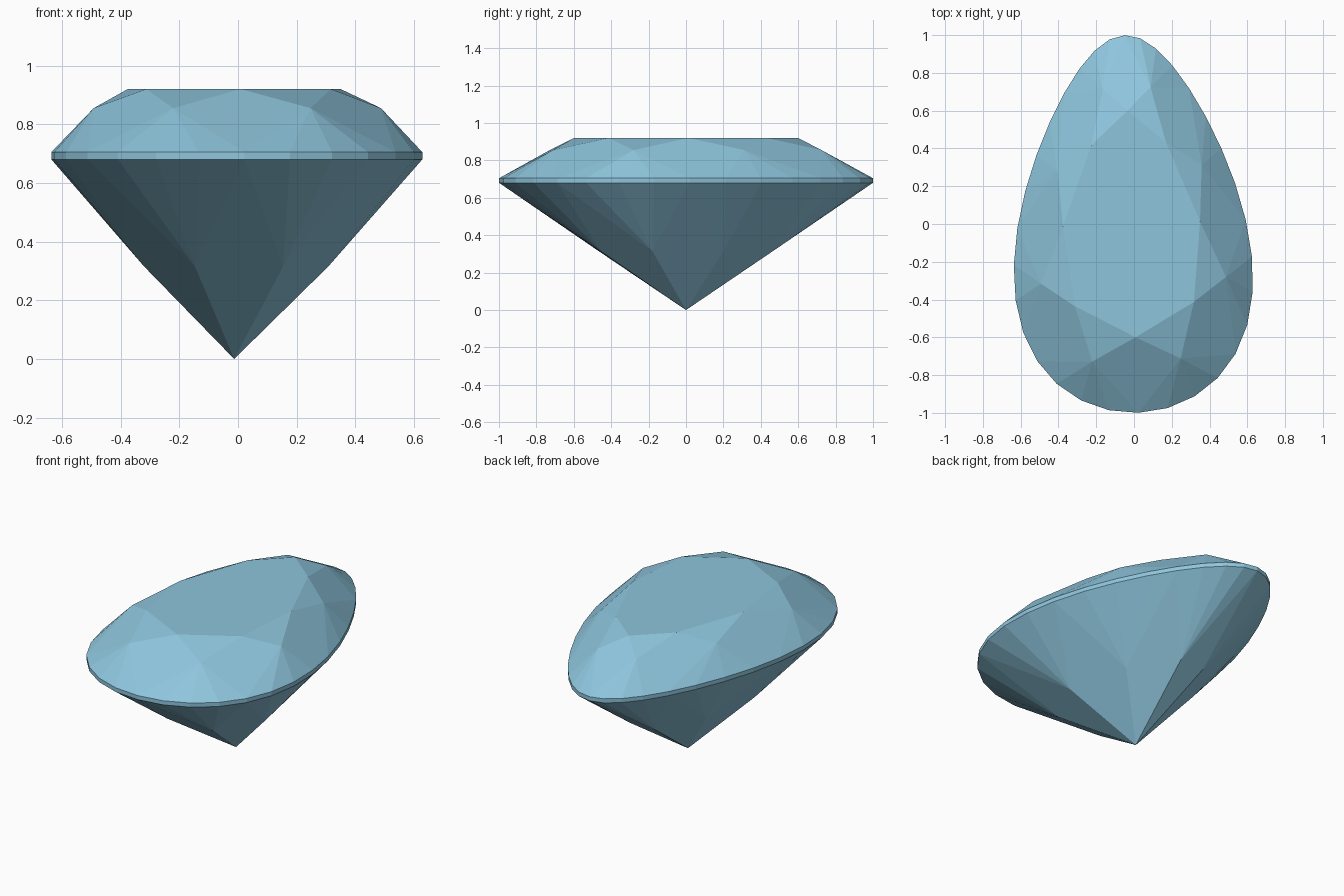
import bpy, bmesh, math

if "Cube" in bpy.data.objects:
    bpy.data.objects.remove(bpy.data.objects["Cube"])

N = 32            # sides of the pear-shaped girdle
TILT = 0.036      # slight turn of the stone about z
CENTRE_X = -0.013

mat = bpy.data.materials.new("ice blue")
mat.diffuse_color = (0.27, 0.56, 0.72, 1.0)
mat.use_nodes = True
mat.node_tree.nodes["Principled BSDF"].inputs["Base Color"].default_value = mat.diffuse_color

bm = bmesh.new()


def point(i, scale, z):
    """Vertex i of the pear outline, scaled about the stone's axis."""
    t = 2 * math.pi * i / N
    x = (0.605 - 0.195 * math.cos(t)) * math.sin(t)
    y = math.cos(t)
    c, s = math.cos(TILT), math.sin(TILT)
    return bm.verts.new((CENTRE_X + scale * (x * c - y * s), scale * (x * s + y * c), z))


def ring(start, step, scale, z):
    return {i: point(i, scale, z) for i in range(start, N, step)}


table = ring(0, 4, 0.60, 0.92)
crown = ring(2, 4, 0.78, 0.855)
girdle_top = ring(0, 1, 1.0, 0.705)
girdle_low = ring(0, 1, 1.0, 0.68)
pavilion = ring(2, 4, 0.50, 0.315)
culet = bm.verts.new((CENTRE_X, 0, 0))

# flat table on top
bm.faces.new(list(table.values()))

for k in range(0, N, 4):
    prev, mid, nxt = (k - 2) % N, k + 2, (k + 4) % N
    # crown: star facet and kite facet
    bm.faces.new((table[k], table[nxt], crown[mid]))
    bm.faces.new((table[k], crown[mid], girdle_top[k], crown[prev]))
    # pavilion: main kite facet down to the tip
    bm.faces.new((culet, pavilion[prev], girdle_low[k], pavilion[mid]))
    for i in range(k, k + 4):
        j = (i + 1) % N
        # girdle facets above and below, and the thin band between them
        bm.faces.new((crown[mid], girdle_top[i], girdle_top[j]))
        bm.faces.new((pavilion[mid], girdle_low[i], girdle_low[j]))
        bm.faces.new((girdle_top[i], girdle_low[i], girdle_low[j], girdle_top[j]))

bmesh.ops.recalc_face_normals(bm, faces=bm.faces)
mesh = bpy.data.meshes.new("pear_cut_gem")
bm.to_mesh(mesh)
bm.free()
mesh.materials.append(mat)
gem = bpy.data.objects.new("pear_cut_gem", mesh)
bpy.context.collection.objects.link(gem)
